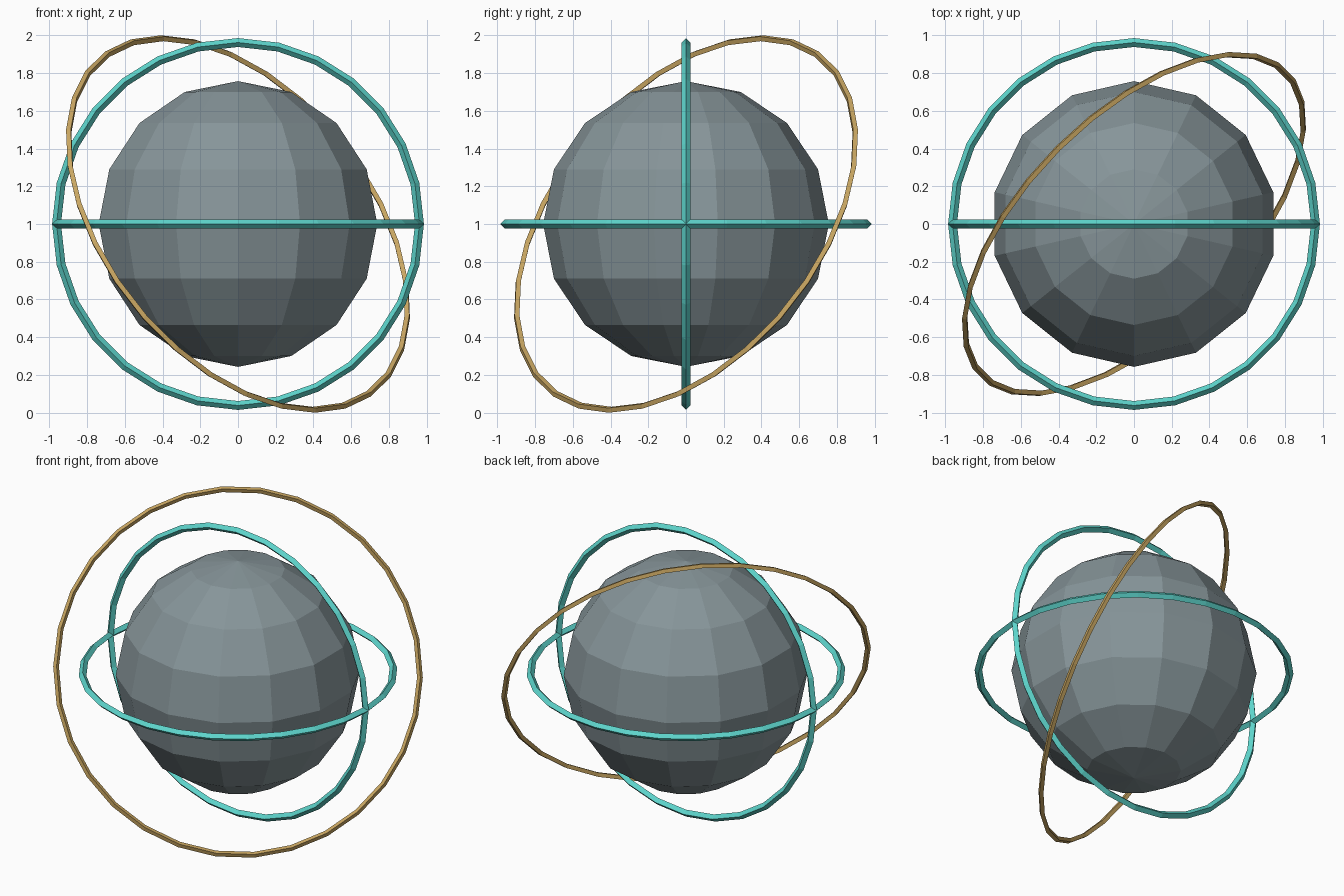
import bpy
from math import radians

if "Cube" in bpy.data.objects:
    bpy.data.objects.remove(bpy.data.objects["Cube"])


def material(name, rgb):
    m = bpy.data.materials.new(name)
    m.diffuse_color = (*rgb, 1)
    m.use_nodes = True
    m.node_tree.nodes["Principled BSDF"].inputs["Base Color"].default_value = m.diffuse_color
    return m


slate = material("slate_grey", (0.24, 0.30, 0.32))
teal = material("teal", (0.11, 0.66, 0.60))
gold = material("gold", (0.58, 0.38, 0.12))
CENTRE = (0, 0, 1)


def finish(name, mat):
    ob = bpy.context.object
    ob.name = name
    ob.data.materials.append(mat)


def ring(name, mat, outer, minor, segments, rotation):
    """Thin hoop with a diamond cross-section."""
    bpy.ops.mesh.primitive_torus_add(
        major_radius=outer - minor, minor_radius=minor,
        major_segments=segments, minor_segments=4,
        location=CENTRE, rotation=[radians(a) for a in rotation])
    finish(name, mat)


# Faceted core
bpy.ops.mesh.primitive_uv_sphere_add(segments=14, ring_count=8, radius=0.757, location=CENTRE)
finish("core", slate)

# Two crossed inner hoops
ring("level_ring", teal, 0.985, 0.0235, 28, (0, 0, 0))
ring("upright_ring", teal, 0.985, 0.0235, 28, (90, 0, 0))

# Larger tilted outer hoop
ring("tilted_ring", gold, 1.1545, 0.018, 30, (0, 60, -45))
